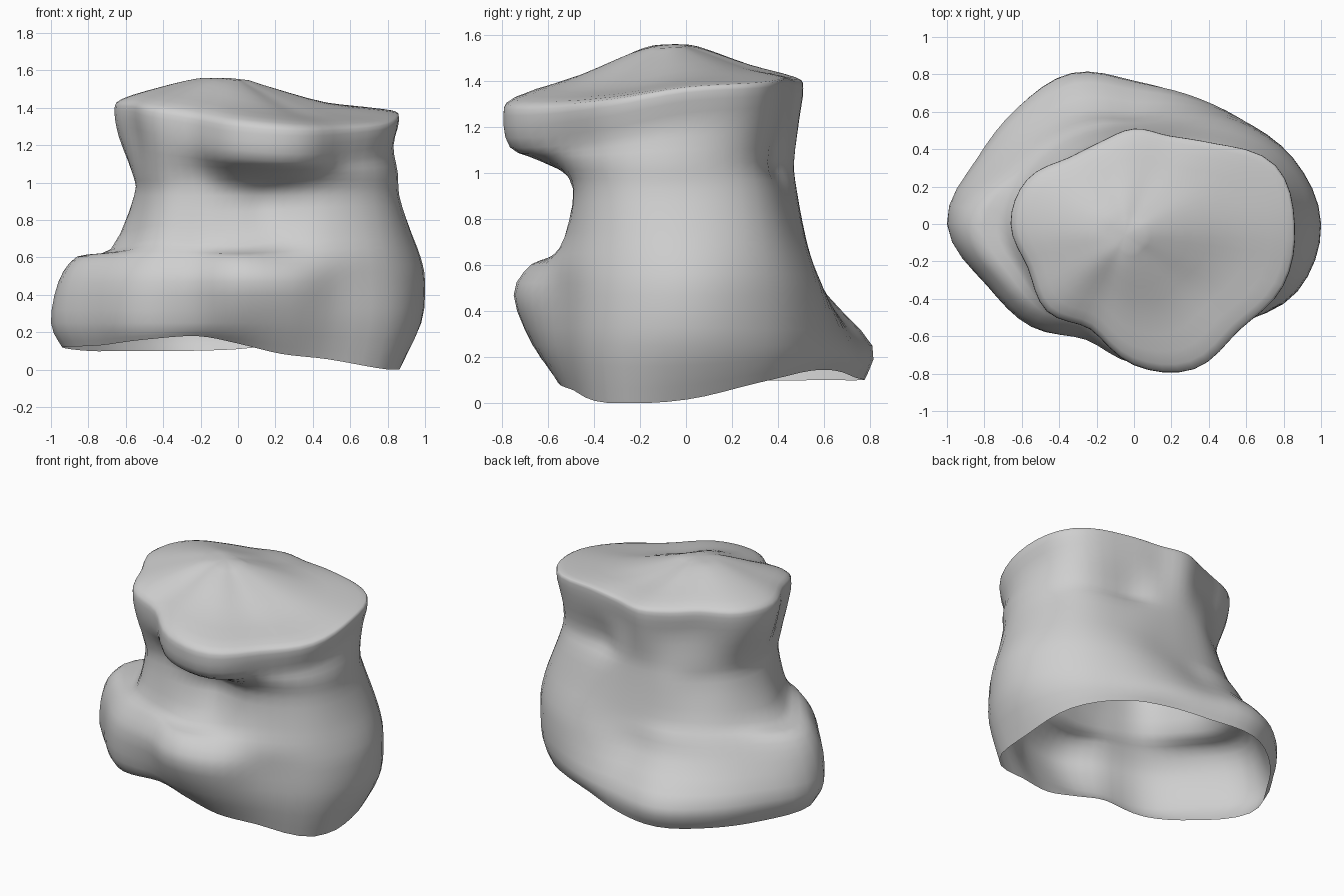
import bpy, bmesh, math

if "Cube" in bpy.data.objects:
    bpy.data.objects.remove(bpy.data.objects["Cube"])

SIDES = 16    # radii given every 22.5 degrees, counter-clockwise from +x
SUB_A = 4     # spline steps between angles
SUB_Z = 3     # spline steps between rings


def spline(a, b, c, d, t):
    return 0.5 * (2 * b + (c - a) * t + (2 * a - 5 * b + 4 * c - d) * t * t
                  + (3 * b - a - 3 * c + d) * t ** 3)


def smooth_loop(vals):
    n = len(vals)
    return [spline(vals[i - 1], vals[i], vals[(i + 1) % n], vals[(i + 2) % n], k / SUB_A)
            for i in range(n) for k in range(SUB_A)]


def ring(radii, heights):
    if not isinstance(heights, list):
        heights = [heights] * SIDES
    rs, zs = smooth_loop(radii), smooth_loop(heights)
    n = len(rs)
    return [(r * math.cos(math.tau * i / n), r * math.sin(math.tau * i / n), max(z, 0.0))
            for i, (r, z) in enumerate(zip(rs, zs))]


# Open, wavy bottom rim
rim_r = [.86, .84, .76, .71, .74, .83, .84, .86, .94, .80, .72, .58, .56, .60, .69, .875]
rim_z = [.015, .09, .14, .14, .11, .10, .10, .10, .12, .13, .16, .18, .14, .085, .055, .0]
# Wide base, with a ledge that fades out toward the right and back
base_r = [.98, .91, .80, .75, .76, .87, .88, .91, 1.0, .85, .77, .63, .66, .70, .755, .94]
bulge_r = [1.0, .92, .78, .66, .60, .66, .72, .80, .96, .84, .77, .67, .745, .76, .77, .94]
ledge_r = [.975, .90, .74, .60, .55, .59, .64, .71, .86, .76, .70, .61, .67, .68, .765, .92]
step_r = [.92, .855, .68, .56, .52, .54, .58, .63, .68, .63, .62, .55, .54, .57, .72, .885]
step_z = [.75, .75, .74, .73, .71, .70, .70, .68, .645, .67, .70, .68, .66, .69, .74, .75]
# Waist
waist_r = [.86, .79, .60, .51, .48, .49, .50, .54, .555, .56, .57, .49, .45, .47, .69, .85]
under_r = [.85, .76, .525, .485, .47, .47, .49, .54, .565, .57, .59, .51, .58, .68, .75, .85]
# Overhanging cap
cap_r = [.86, .82, .61, .51, .51, .475, .50, .62, .66, .615, .66, .61, .755, .84, .80, .865]
cap_z = [1.35, 1.37, 1.39, 1.38, 1.37, 1.37, 1.39, 1.39, 1.385, 1.38, 1.35, 1.31,
         1.27, 1.25, 1.26, 1.29]

rings = [
    ring(rim_r, rim_z),
    ring(base_r, .25),
    ring(bulge_r, .47),
    ring(ledge_r, .605),
    ring(step_r, step_z),
    ring(waist_r, .93),
    ring(under_r, 1.05),
    ring([r * .965 for r in cap_r], [z - .14 for z in cap_z]),
    ring(cap_r, cap_z),
]
# Domed top: rises quickly on the left, gently on the right
PEAK = (-.05, -.06, 1.56)
for scale, rise, extra in ((.94, .15, .20), (.6, .32, .40), (.28, .71, .27), (.12, .94, .06)):
    row = []
    for x, y, z in rings[8]:
        left = (1 - x / math.hypot(x, y)) / 2
        row.append((PEAK[0] + (x - PEAK[0]) * scale, PEAK[1] + (y - PEAK[1]) * scale,
                    z + (PEAK[2] - z) * (rise + extra * left)))
    rings.append(row)

# Loft the rings smoothly upward
loft = []
for i in range(len(rings) - 1):
    four = [rings[max(i - 1, 0)], rings[i], rings[i + 1], rings[min(i + 2, len(rings) - 1)]]
    for k in range(SUB_Z):
        loft.append([tuple(spline(*c, k / SUB_Z) for c in zip(*pts)) for pts in zip(*four)])
loft.append(rings[-1])

bm = bmesh.new()
rows = [[bm.verts.new(p) for p in row] for row in loft]
n = len(rows[0])
for lo, hi in zip(rows, rows[1:]):
    for j in range(n):
        k = (j + 1) % n
        bm.faces.new((lo[j], lo[k], hi[k], hi[j]))
tip = bm.verts.new(PEAK)
for j in range(n):
    bm.faces.new((rows[-1][j], rows[-1][(j + 1) % n], tip))
for f in bm.faces:
    f.smooth = True

mesh = bpy.data.meshes.new("waisted_shell")
bm.to_mesh(mesh)
bm.free()
grey = bpy.data.materials.new("light grey")
grey.diffuse_color = (.62, .62, .62, 1)
grey.use_nodes = True
grey.node_tree.nodes["Principled BSDF"].inputs["Base Color"].default_value = grey.diffuse_color
mesh.materials.append(grey)
shell = bpy.data.objects.new("waisted_shell", mesh)
bpy.context.collection.objects.link(shell)
